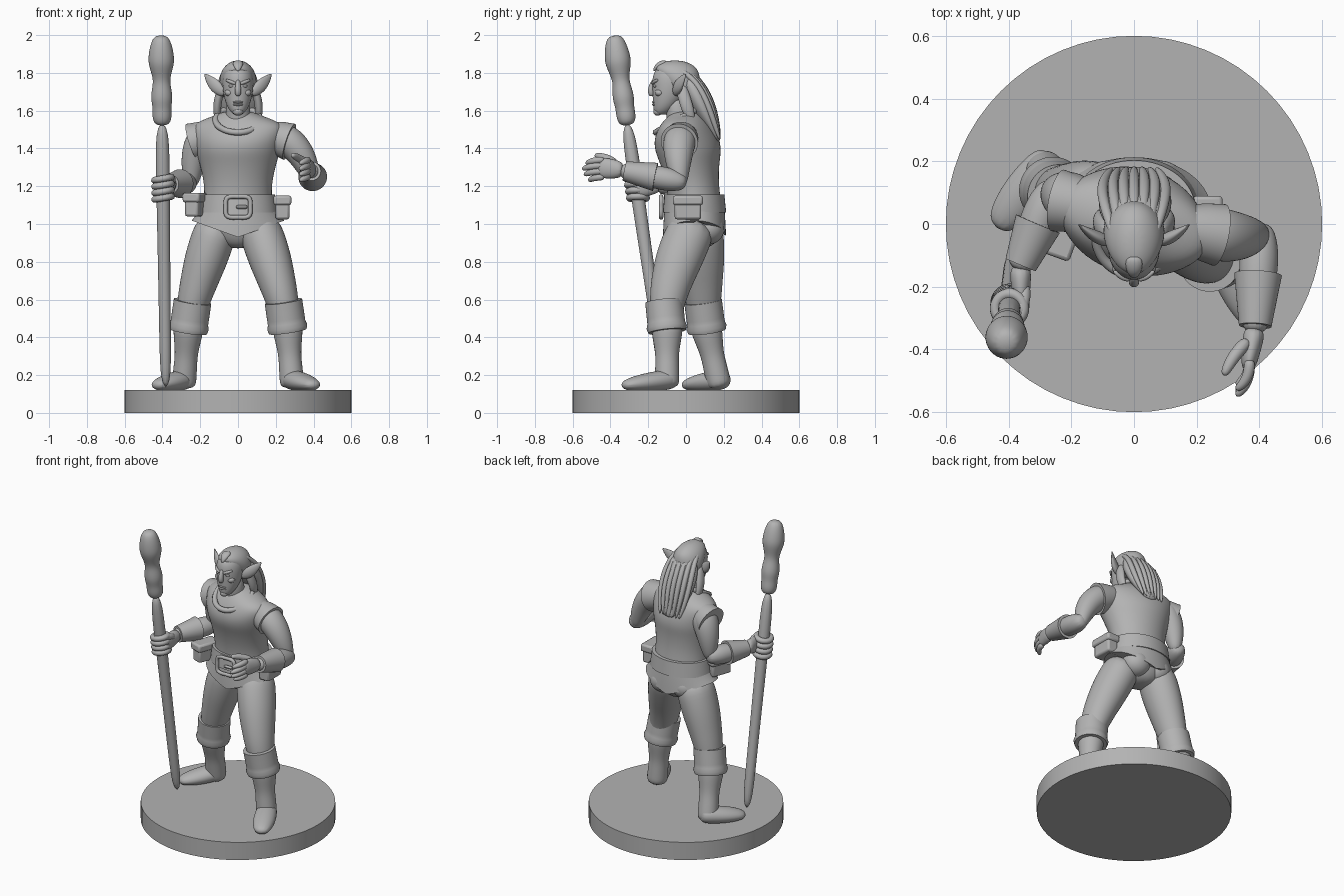
import bpy, bmesh, math
from mathutils import Vector, Matrix

if "Cube" in bpy.data.objects:
    bpy.data.objects.remove(bpy.data.objects["Cube"], do_unlink=True)

stone = bpy.data.materials.new("plain_grey")
stone.use_nodes = True
grey = (.45, .45, .45, 1)
stone.diffuse_color = grey
stone.node_tree.nodes["Principled BSDF"].inputs["Base Color"].default_value = grey

FORWARD, UP = Vector((0, 1, 0)), Vector((0, 0, 1))


def finish(name, bm, subdivide=0, bevel=0):
    """Turn a bmesh into a shaded object, either organic or hard edged."""
    bmesh.ops.recalc_face_normals(bm, faces=bm.faces)
    mesh = bpy.data.meshes.new(name)
    bm.to_mesh(mesh)
    bm.free()
    mesh.materials.append(stone)
    obj = bpy.data.objects.new(name, mesh)
    bpy.context.collection.objects.link(obj)
    if subdivide:
        mesh.shade_smooth()
        modifier = obj.modifiers.new("smooth", 'SUBSURF')
        modifier.levels = modifier.render_levels = subdivide
    else:
        bpy.ops.object.select_all(action='DESELECT')
        obj.select_set(True)
        bpy.context.view_layer.objects.active = obj
        bpy.ops.object.shade_smooth_by_angle(angle=math.radians(40))
    if bevel:
        modifier = obj.modifiers.new("soft_edges", 'BEVEL')
        modifier.width, modifier.segments = bevel, 2


def skin(name, rings, sharp, shape=None):
    """Join rings of (centre, across, along) half-axes into a closed surface."""
    bm = bmesh.new()
    sides = 64 if sharp else 12
    swell = 1 if sharp else 1.04
    loops = []
    for centre, across, along in rings:
        loop = []
        for k in range(sides):
            angle = math.tau * k / sides
            offset = across * math.cos(angle) + along * math.sin(angle)
            loop.append(bm.verts.new(centre + offset * swell))
        loops.append(loop)
    for low, high in zip(loops, loops[1:]):
        for k in range(sides):
            n = (k + 1) % sides
            bm.faces.new((low[k], low[n], high[n], high[k]))
    bm.faces.new(loops[0])
    bm.faces.new(loops[-1])
    if shape:
        for v in bm.verts:
            shape(v.co)
    finish(name, bm, 0 if sharp else 2)


def bezier(joints, t):
    points = [Vector(j) for j in joints]
    while len(points) > 1:
        points = [a.lerp(b, t) for a, b in zip(points, points[1:])]
    return points[0]


def limb(name, joints, radii, flatten=(1, 1), ref=FORWARD, sharp=False):
    """Tube along a bezier path; flatten gives the depth ratio at start and end."""
    last = len(radii) - 1
    centres = [bezier(joints, i / last) for i in range(last + 1)]
    rings = []
    for i, radius in enumerate(radii):
        tangent = centres[min(i + 1, last)] - centres[max(i - 1, 0)]
        across = tangent.cross(ref).normalized()
        along = across.cross(tangent).normalized()
        ratio = flatten[0] + (flatten[1] - flatten[0]) * i / last
        rings.append((centres[i], across * radius, along * radius * ratio))
    skin(name, rings, sharp)


def stack(name, rows, turn=lambda z: 0, sharp=False, shape=None):
    """Level ellipses (y, z, half width, half depth), turned by a rule of height."""
    rings = []
    for y, z, width, depth in rows:
        spin = Matrix.Rotation(math.radians(turn(z)), 3, 'Z')
        rings.append((Vector((0, y, z)), spin @ Vector((width, 0, 0)), spin @ Vector((0, depth, 0))))
    skin(name, rings, sharp, shape)


def ball(name, place, scale):
    bm = bmesh.new()
    matrix = Matrix.Translation(place) @ Matrix.Diagonal((*scale, 1))
    bmesh.ops.create_uvsphere(bm, u_segments=20, v_segments=12, radius=1, matrix=matrix)
    finish(name, bm, 1)


def box(name, place, size, yaw=0):
    bm = bmesh.new()
    turn = Matrix.Rotation(math.radians(yaw), 4, 'Z')
    bmesh.ops.create_cube(bm, size=1, matrix=Matrix.Translation(place) @ turn @ Matrix.Diagonal((*size, 1)))
    finish(name, bm, bevel=.012)


def hoop(name, rule, radius):
    """Closed cord whose points follow a rule of cosine and sine."""
    curve = bpy.data.curves.new(name, 'CURVE')
    curve.dimensions = '3D'
    curve.bevel_depth, curve.bevel_resolution = radius, 2
    spline = curve.splines.new('BEZIER')
    spline.bezier_points.add(15)
    for k, point in enumerate(spline.bezier_points):
        angle = math.tau * k / 16
        point.co = rule(math.cos(angle), math.sin(angle))
        point.handle_left_type = point.handle_right_type = 'AUTO'
    spline.use_cyclic_u = True
    curve.materials.append(stone)
    bpy.context.collection.objects.link(bpy.data.objects.new(name, curve))


# Round base
stack("base", [(0, 0, .6, .6), (0, .12, .6, .6)], sharp=True)


# Legs, boots and turned cuffs
def leg(which, side, hip_y, bend_y, knee_y, ankle_y, toe):
    hip, bend = Vector((.1 * side, hip_y, 1.02)), Vector((.23 * side, bend_y, .65))
    knee, ankle = Vector((.26 * side, knee_y, .48)), Vector((.288 * side, ankle_y, .13))
    limb(which + "_leg", [hip, bend, knee], [.11, .117, .112, .1, .09, .078, .07], (1.1, 1.1))
    limb(which + "_boot_shaft", [knee, ankle], [.08, .078, .068, .06, .062, .064, .064], (1.05, 1))
    instep = ankle + UP * .045
    heel = instep.lerp(toe, -.2)
    limb(which + "_boot_foot", [heel, instep, toe], [.035, .058, .066, .07, .066, .04], (.95, .6), UP)
    top, bottom = knee.lerp(bend, .65), knee.lerp(ankle, .14)
    limb(which + "_boot_cuff", [top, bottom], [.1] * 6 + [.107, .1], sharp=True)


leg("left", 1, .05, -.125, -.1, -.1, Vector((.41, -.34, .145)))
leg("right", -1, .07, .085, .1, .18, Vector((-.44, -.015, .145)))

# Pelvis and seat
stack("pelvis", [(.06, 1.08, .17, .14), (.06, .98, .18, .13), (.065, .9, .12, .1), (.06, .87, .04, .05)])
for side in (1, -1):
    ball("buttock", (.08 * side, .115, .975), (.095, .09, .085))


def lift_hem(co):
    # Hem rises towards the hips
    if co.z < 1:
        co.z = .93 + .36 * abs(co.x)


# Tunic, turned towards the leading left shoulder
def twist(z):
    return -16 * max(0, min(1, (z - 1.13) / .3))


stack("tunic_skirt", [(.045, 1.13, .185, .15), (.045, 1.07, .205, .16), (.045, .98, .245, .168)],
      sharp=True, shape=lift_hem)
chest = [(1.08, .18, .14), (1.13, .18, .14), (1.22, .18, .14), (1.32, .205, .155), (1.38, .225, .172),
         (1.44, .24, .17), (1.5, .255, .145), (1.54, .23, .12), (1.575, .12, .09), (1.6, .07, .07)]
stack("tunic_body", [(.045 + .0025 * twist(z), z, w, d) for z, w, d in chest], twist)
limb("left_sleeve_edge", [(.15, -.01, 1.475), (.272, -.035, 1.435)], [.07, .09, .1], sharp=True)
limb("right_sleeve_edge", [(-.12, .05, 1.475), (-.242, .075, 1.435)], [.07, .09, .1], sharp=True)
hoop("collar", lambda c, s: (.118 * c, -.045 + .115 * s, 1.55 + .065 * s), .017)

# Belt, buckle and pouches
stack("belt", [(.045, 1.06, .208, .168), (.045, 1.155, .196, .158)], sharp=True)


def squared(value):
    return math.copysign(abs(value) ** .4, value)


hoop("buckle_frame", lambda c, s: (.065 * squared(c), -.132, 1.09 + .055 * squared(s)), .012)
box("buckle_prong", (.02, -.134, 1.09), (.06, .02, .02))
for name, place, yaw in (("left_pouch", Vector((.235, .01, 1.085)), 0), ("right_pouch", Vector((-.225, -.03, 1.1)), -20)):
    box(name, place, (.075, .14, .12), yaw)
    box(name + "_flap", place + UP * .04, (.095, .16, .05), yaw)


# Arms with wrapped bracers
def arm(which, shoulder, bulge, elbow, wrist):
    limb(which + "_upper_arm", [shoulder, bulge, elbow], [.06, .078, .08, .075, .066, .052, .03], (1.1, 1))
    start, end = Vector(elbow) + Vector((0, .035, .027)), Vector(wrist)
    limb(which + "_forearm", [start, end], [.035, .057, .063, .06, .054, .046, .038], ref=UP)
    for i in range(4):
        near, far = (start.lerp(end, .47 + .115 * k) for k in (i, i + 1))
        wide = .076 - .006 * i
        limb(which + "_bracer_wrap", [near, far], [wide, wide - .006], ref=UP, sharp=True)


def palm(name, wrist, knuckles):
    limb(name, [wrist, knuckles], [.034, .033, .028, .02], (1.1, 2.4), UP)


def finger(name, joints, radius):
    limb(name, joints, [radius, radius, radius * .9, radius * .6], ref=UP)


arm("left", (.2, -.02, 1.48), (.348, -.055, 1.425), (.405, -.03, 1.19), (.385, -.35, 1.285))
arm("right", (-.16, .06, 1.48), (-.24, .1, 1.425), (-.25, .1, 1.19), (-.37, -.15, 1.21))

# Open left hand
palm("left_palm", (.386, -.33, 1.285), (.362, -.47, 1.3))
for i, reach in enumerate((.09, .11, .1, .075)):
    z = 1.34 - .03 * i
    finger("left_finger", [(.37, -.43, z), (.375, -.44 - reach * .7, z), (.325, -.44 - reach, z - .02)], .018)
finger("left_thumb", [(.365, -.37, 1.32), (.31, -.42, 1.36), (.285, -.485, 1.365)], .021)


# Leaning staff with a knotted head
def staff_at(z):
    return Vector((-.382, -.105, .12)).lerp(Vector((-.408, -.38, 2)), (z - .12) / 1.88)


limb("staff_pole", [staff_at(.12), staff_at(1.55)], [.03, .031, .033, .036, .038])
limb("staff_head", [staff_at(1.52), staff_at(2)],
     [.038, .053, .048, .058, .052, .043, .056, .07, .066, .056, .035])
ball("staff_knot", staff_at(1.9) + Vector((.03, 0, 0)), (.035, .04, .06))
ball("staff_burl", staff_at(1.94) - Vector((.015, 0, 0)), (.04, .04, .05))

# Right hand gripping the staff
palm("right_palm", (-.362, -.13, 1.213), (-.36, -.28, 1.19))
for i in range(4):
    hold = staff_at(1.24 - .034 * i)
    hoop("right_finger", lambda c, s: hold + Vector((.045 * c, .046 * s, .008 * c)), .018)
finger("right_thumb", [(-.35, -.19, 1.22), (-.335, -.27, 1.26), (-.39, -.31, 1.25)], .02)

# Neck, head and face
limb("neck", [(0, -.02, 1.48), (0, -.06, 1.68)], [.075, .063, .062])
stack("head", [(-.13, 1.578, .02, .025), (-.125, 1.592, .038, .045), (-.108, 1.625, .06, .066), (-.09, 1.68, .077, .087),
               (-.08, 1.745, .084, .1), (-.075, 1.8, .08, .1), (-.07, 1.845, .05, .065)])
limb("nose", [(0, -.165, 1.765), (0, -.2, 1.72), (0, -.18, 1.675)], [.012, .013, .018, .014])
ball("chin", (0, -.15, 1.595), (.028, .024, .022))
for z in (1.645, 1.632):
    ball("lip", (0, -.168, z), (.028, .012, .007))
for side, which in ((1, "left"), (-1, "right")):
    ball(which + "_eye", (.034 * side, -.162, 1.73), (.016, .012, .008))
    ball(which + "_cheek", (.045 * side, -.14, 1.695), (.026, .025, .02))
    limb(which + "_brow", [(.01 * side, -.178, 1.742), (.04 * side, -.18, 1.752), (.066 * side, -.148, 1.764)], [.008, .01, .007])
    limb(which + "_ear", [(.07 * side, -.06, 1.685), (.13 * side, -.045, 1.735), (.178 * side, 0, 1.795)],
         [.016, .033, .035, .024, .004], (.7, .4), Vector((.6 * side, -1, 0)))
    limb(which + "_side_lock", [(.08 * side, -.03, 1.74), (.13 * side, 0, 1.63), (.105 * side, .035, 1.53)],
         [.02, .022, .022, .01], (1.5, 1.5))

# Swept-back hair
stack("hair_cap", [(0, 1.66, .09, .07), (-.01, 1.71, .096, .085), (-.03, 1.77, .1, .105), (-.052, 1.82, .084, .117),
                   (-.06, 1.85, .055, .085), (-.06, 1.866, .02, .035)])
limb("widow_peak", [(0, -.1, 1.86), (0, -.17, 1.85), (0, -.172, 1.808)], [.03, .026, .007], (.5, .7))
limb("hair_mane", [(0, 0, 1.79), (.01, .175, 1.435)], [.08, .108, .118, .115, .1, .075, .045], (.6, .35))
for i in range(7):
    x = (i - 3) / 3
    depth = .035 * (1 - x * x)
    limb("hair_lock", [(.06 * x, -.05, 1.845 - .02 * abs(x)), (.1 * x, .08 + depth, 1.8),
                       (.13 * x, .13 + depth, 1.6), (.07 * x, .18, 1.44)], [.012, .016, .017, .016, .008])
